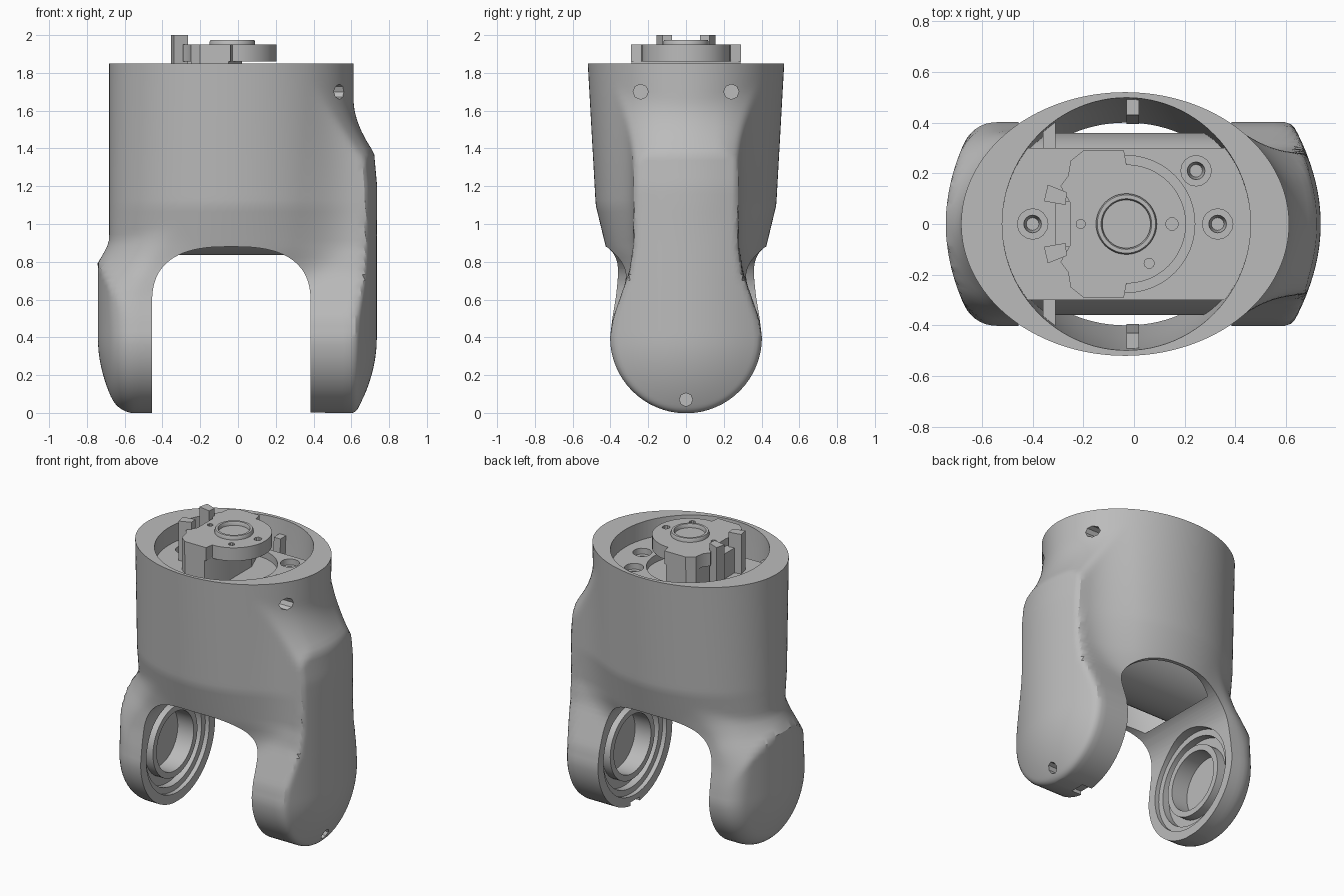
import bpy, bmesh, math
from mathutils import Matrix, Vector

cube = bpy.data.objects.get("Cube")
if cube:
    bpy.data.objects.remove(cube, do_unlink=True)

grey = bpy.data.materials.new("plain_grey")
grey.use_nodes = True
grey.diffuse_color = (0.5, 0.5, 0.5, 1)
for node in grey.node_tree.nodes:
    if node.type == 'BSDF_PRINCIPLED':
        node.inputs["Base Color"].default_value = grey.diffuse_color


# ---------- helpers ----------
def finish(bm, name):
    bmesh.ops.recalc_face_normals(bm, faces=bm.faces)
    mesh = bpy.data.meshes.new(name)
    bm.to_mesh(mesh)
    bm.free()
    mesh.materials.append(grey)
    obj = bpy.data.objects.new(name, mesh)
    bpy.context.scene.collection.objects.link(obj)
    return obj


def loft(name, rings):
    """Skin a list of equal rings of points and cap both ends."""
    bm = bmesh.new()
    loops = [[bm.verts.new(p) for p in ring] for ring in rings]
    n = len(loops[0])
    for low, high in zip(loops, loops[1:]):
        for i in range(n):
            j = (i + 1) % n
            bm.faces.new((low[i], low[j], high[j], high[i]))
    bm.faces.new(loops[0][::-1])
    bm.faces.new(loops[-1])
    return finish(bm, name)


def slab(name, outline, z0, z1):
    return loft(name, [[(x, y, z) for x, y in outline] for z in (z0, z1)])


def box(name, x0, x1, y0, y1, z0, z1):
    return slab(name, [(x0, y0), (x1, y0), (x1, y1), (x0, y1)], z0, z1)


def lathe(name, profile, place, axis='Z', sign=1, seg=48):
    """Spin (height, radius) points round an axis through place."""
    bm = bmesh.new()
    verts = [bm.verts.new((r, 0, h * sign)) for h, r in profile]
    edges = [bm.edges.new(pair) for pair in zip(verts, verts[1:])]
    bmesh.ops.spin(bm, geom=verts + edges, cent=(0, 0, 0), axis=(0, 0, 1),
                   angle=math.tau, steps=seg)
    bmesh.ops.remove_doubles(bm, verts=bm.verts, dist=0.0001)
    turn = Matrix.Rotation(math.pi / 2, 4, 'Y') if axis == 'X' else Matrix()
    bm.transform(Matrix.Translation(Vector(place)) @ turn)
    return finish(bm, name)


def rod(name, radius, h0, h1, place, axis='Z', seg=24):
    return lathe(name, [(h0, 0), (h0, radius), (h1, radius), (h1, 0)], place, axis, seg=seg)


def cut(obj, *cutters):
    for cutter in cutters:
        cutter.hide_render = True
        mod = obj.modifiers.new("cut", 'BOOLEAN')
        mod.operation, mod.solver, mod.object = 'DIFFERENCE', 'EXACT', cutter
        bpy.context.view_layer.objects.active = obj
        bpy.ops.object.modifier_apply(modifier=mod.name)
        bpy.data.objects.remove(cutter, do_unlink=True)


def table(z, points):
    if z <= points[0][0]:
        return points[0][1]
    for (a, u), (b, v) in zip(points, points[1:]):
        if z <= b:
            return u + (v - u) * (z - a) / (b - a)
    return points[-1][1]


def smax(a, b, k):
    h = max(k - abs(a - b), 0) / k
    return max(a, b) + h * h * k / 4


# ---------- housing: tapered oval barrel blended into two rounded arms ----------
CX, R = -0.035, 0.402
BARREL_RX = [(0.6, 0.45), (0.7, 0.58), (0.85, 0.647)]
BARREL_RY = [(0.6, 0.3), (0.75, 0.39), (0.88, 0.425), (1.1, 0.478), (1.85, 0.52)]
LONG_WIDTH = [(0.4, R), (0.5, 0.387), (0.62, 0.345), (0.75, 0.30), (0.88, 0.28)]
SHORT_WIDTH = [(0.4, R), (0.5, 0.39), (0.62, 0.37), (0.72, 0.36), (0.9, 0.34)]
LONG_REACH = [(1.2, 0.735), (1.4, 0.715)]
FILLET = [(0.8, 0.07), (1.1, 0.12)]


def arm_field(x, y, z):
    """Negative inside the long arm (+x) or the short arm (-x)."""
    drop = z - 0.4
    long_arm = x >= 0
    if drop < 0:
        side = math.hypot(y, drop) - R
    else:
        side = abs(y) - table(z, LONG_WIDTH if long_arm else SHORT_WIDTH)
    dome = 0.7 * (y * y + min(0, drop) ** 2)
    if long_arm:
        top = math.hypot(max(0, abs(y) - 0.16), max(0, z - 1.25)) - 0.13
        reach = table(z, LONG_REACH) - dome - (0.8 * max(0, top) if z > 1.25 else 0)
        return smax(side, x - reach, 0.03)
    reach = 0.742 - dome - max(0, math.hypot(y, drop) - 0.4)
    return smax(side, -x - reach, 0.09)


def housing_field(x, y, z):
    arm = arm_field(x, y, z)
    if z < 0.6:
        return arm
    rx, ry = table(z, BARREL_RX), table(z, BARREL_RY)
    barrel = (math.hypot((x - CX) / rx, y / ry) - 1) * min(rx, ry)
    return -smax(-barrel, -arm, table(z, FILLET) if x > 0 else 0.07)


def housing_ring(z, count=192):
    if z < 0.4:
        spread = math.sqrt(R * R - (z - 0.4) ** 2)
    else:
        spread = max(table(z, BARREL_RY), table(z, SHORT_WIDTH))
    ring = []
    for i in range(count):
        t = math.tau * (i + 0.5) / count
        dx, dy = 0.7 * math.cos(t), spread * math.sin(t)
        low, high = 0, 2
        for _ in range(18):
            mid = (low + high) / 2
            if housing_field(dx * mid, dy * mid, z) < 0:
                low = mid
            else:
                high = mid
        ring.append((dx * low, dy * low, z))
    return ring


levels = [0.4 - 0.4 * math.cos(math.pi / 2 * i / 16) for i in range(17)]
levels += [0.4 + 1.45 * i / 48 for i in range(1, 49)]
housing = loft("housing", [housing_ring(z) for z in levels])


def oval(rx, ry, z, count=96):
    return [(-0.03 + rx * math.cos(math.tau * i / count),
             ry * math.sin(math.tau * i / count), z) for i in range(count)]


def arch_point(i, y, count=40):
    a = math.pi * i / count
    c, s = math.cos(a), math.sin(a)
    return (CX + 0.42 * math.copysign(abs(c) ** 0.75, c), y, 0.57 + 0.31 * abs(s) ** 0.75)


# bore through the barrel and the arch between the arms
bore = loft("bore", [oval(0.49, 0.39, 0.82), oval(0.49, 0.40, 0.88),
                     oval(0.49, 0.45, 1.1), oval(0.49, 0.505, 1.95)])
arch = loft("arch", [[(CX + 0.42, y, -0.2)] + [arch_point(i, y) for i in range(41)]
                     + [(CX - 0.42, y, -0.2)] for y in (-0.8, 0.8)])
cut(housing, bore, arch)

# stepped bearing seats on the inner face of each arm
seat = [(-0.05, 0), (-0.05, 0.34), (0.03, 0.34), (0.03, 0.3), (0.08, 0.3), (0.08, 0.24),
        (0.02, 0.24), (0.02, 0.2), (0.14, 0.2), (0.14, 0)]
for face, sign in ((CX + 0.42, 1), (CX - 0.42, -1)):
    cut(housing, lathe("bearing_seat", seat, (face, 0, 0.4), 'X', sign))

# screw holes and the notch under the long arm
for y in (-0.24, 0.24):
    cut(housing, rod("screw_hole", 0.04, 0, 0.3, (0.46, y, 1.7), 'X', 8))
cut(housing, rod("screw_hole", 0.035, 0, 0.3, (0.6, 0, 0.07), 'X', 8),
    box("notch", 0.3, 0.46, -0.05, 0.05, -0.1, 0.025))

# ---------- motor drum lying across the bore above the arch ----------
rod("motor_drum", 0.36, -0.43, 0.36, (0, 0, 1.195), 'X', 64)
for s in (-1, 1):
    rib = [[(x, s * y, z) for x, y in ((-0.03, a), (0.02, a), (0.02, b), (-0.03, b))]
           for z, a, b in ((0.9, 0.395, 0.412), (1.75, 0.43, 0.50))]
    loft("bore_rib", rib)
    box("side_tab", -0.36, -0.31, s * 0.29, s * 0.4, 1.45, 1.7)

# ---------- mounting plate with sunk holes ----------
half = math.asin(0.30 / 0.495)
arc = [half * (i / 8 - 1) for i in range(17)]
outline = [(-0.03 + 0.495 * math.cos(a), 0.495 * math.sin(a)) for a in arc]
outline += [(-0.06 - x, -y) for x, y in outline]
plate = slab("mounting_plate", outline, 1.37, 1.73)
cut(plate, rod("plate_recess", 0.27, 1.68, 1.9, (-0.03, 0, 0), seg=48))
for x, y in ((0.245, 0.21), (0.33, 0), (-0.4, 0)):
    sink = [(1.62, 0), (1.62, 0.025), (1.69, 0.035), (1.69, 0.06), (1.8, 0.06), (1.8, 0)]
    cut(plate, lathe("sunk_hole", sink, (x, y, 0), seg=16))

# ---------- raised hub on top ----------
nose = [(-0.03 + 0.235 * math.cos(math.pi * (i / 24 - 0.5)),
         0.235 * math.sin(math.pi * (i / 24 - 0.5))) for i in range(25)]
back = [(-0.04, 0.29), (-0.2, 0.29), (-0.25, 0.25), (-0.26, 0.19), (-0.29, 0.15), (-0.25, 0.08)]
hub = slab("hub_plate", nose + back + [(x, -y) for x, y in back[::-1]], 1.86, 1.95)
for x, y, r in ((0.15, 0, 0.025), (0.06, -0.155, 0.02), (-0.21, 0, 0.018)):
    cut(hub, rod("hub_hole", r, 1.9, 2.1, (x, y, 0), seg=10))
lathe("hub_ring", [(1.94, 0.095), (1.965, 0.095), (1.975, 0.1), (1.975, 0.115),
                   (1.965, 0.12), (1.94, 0.12)], (-0.03, 0, 0))
slab("hub_pedestal", [(-0.25, -0.25), (-0.2, -0.288), (-0.05, -0.288), (0.02, -0.12),
                      (0.02, 0.12), (-0.05, 0.288), (-0.2, 0.288), (-0.25, 0.25)], 1.6, 1.87)
box("post_bridge", -0.31, -0.24, -0.09, 0.09, 1.7, 1.9)
for s in (-1, 1):
    slab("hub_post", [(-0.355, s * 0.09), (-0.27, s * 0.075), (-0.265, s * 0.125),
                      (-0.34, s * 0.155)], 1.7, 2.0)

# ---------- shading ----------
for obj in bpy.context.scene.collection.objects:
    if obj.type == 'MESH':
        bpy.ops.object.select_all(action='DESELECT')
        obj.select_set(True)
        bpy.context.view_layer.objects.active = obj
        bpy.ops.object.shade_smooth_by_angle(angle=math.radians(30))
